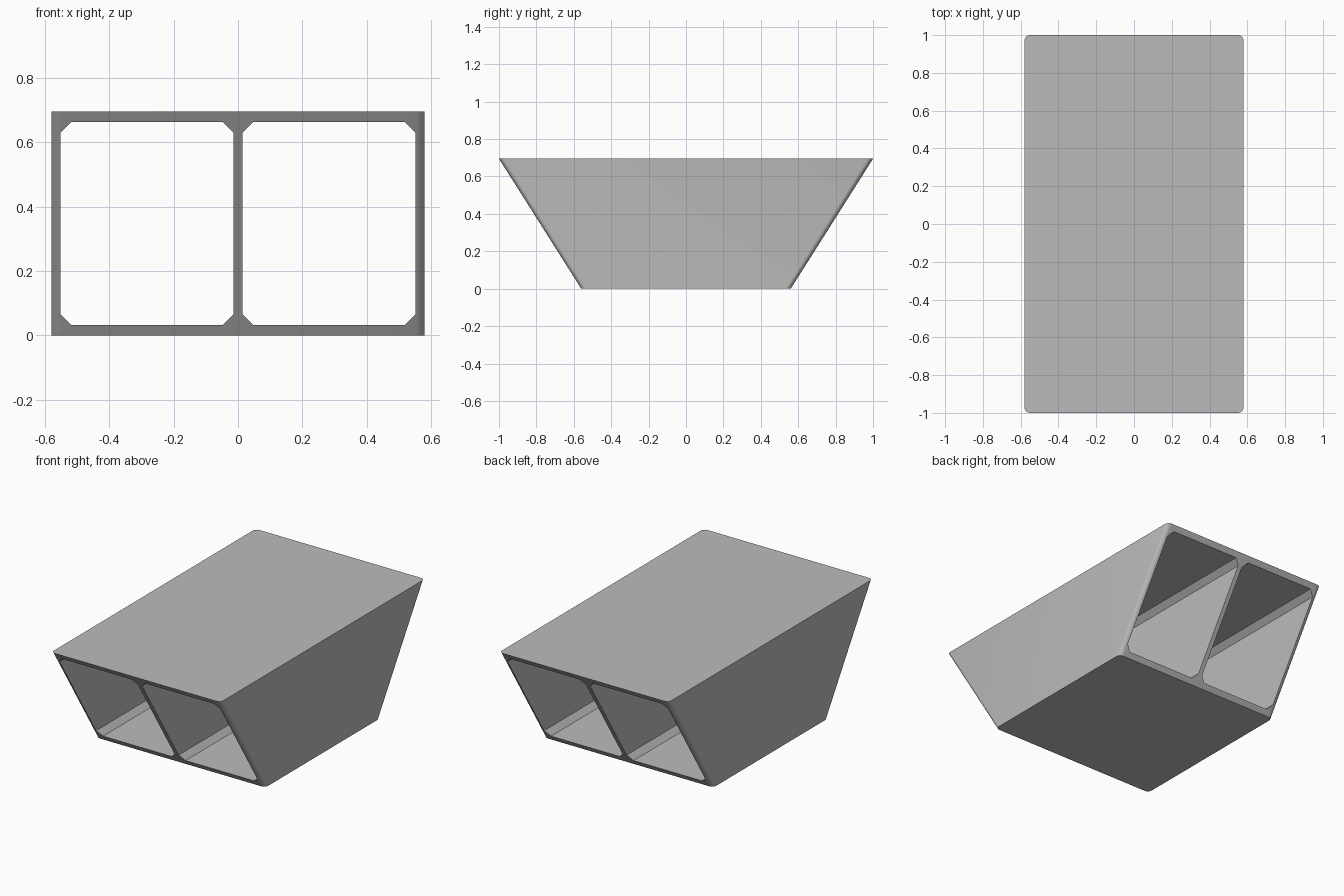
import bpy, bmesh, math

HALF_W, HEIGHT = 0.58, 0.695
TOP_Y, BASE_Y = 1.0, 0.56
RADIUS, STEPS = 0.029, 6

cube = bpy.data.objects.get("Cube")
if cube:
    bpy.data.objects.remove(cube, do_unlink=True)

grey = bpy.data.materials.new("plain_grey")
grey.use_nodes = True
colour = (0.5, 0.5, 0.5, 1)
grey.diffuse_color = colour
grey.node_tree.nodes["Principled BSDF"].inputs["Base Color"].default_value = colour


def loft(name, lower, upper):
    """Solid between two matching closed loops of points."""
    bm = bmesh.new()
    a = [bm.verts.new(p) for p in lower]
    b = [bm.verts.new(p) for p in upper]
    n = len(a)
    bm.faces.new(a[::-1])
    bm.faces.new(b)
    for i in range(n):
        j = (i + 1) % n
        bm.faces.new((a[i], a[j], b[j], b[i]))
    bmesh.ops.recalc_face_normals(bm, faces=bm.faces)
    mesh = bpy.data.meshes.new(name)
    bm.to_mesh(mesh)
    bm.free()
    mesh.materials.append(grey)
    obj = bpy.data.objects.new(name, mesh)
    bpy.context.collection.objects.link(obj)
    return obj


def rounded_outline(half_y, z):
    """Plan rectangle with rounded corners."""
    points = []
    for k, (sx, sy) in enumerate(((1, 1), (-1, 1), (-1, -1), (1, -1))):
        for s in range(STEPS + 1):
            t = math.pi / 2 * (k + s / STEPS)
            points.append((sx * (HALF_W - RADIUS) + RADIUS * math.cos(t),
                           sy * (half_y - RADIUS) + RADIUS * math.sin(t), z))
    return points


def chamfered_section(x0, x1, z0, z1, c, y):
    """Octagonal channel section in the xz plane."""
    xz = [(x0 + c, z0), (x1 - c, z0), (x1, z0 + c), (x1, z1 - c),
          (x1 - c, z1), (x0 + c, z1), (x0, z1 - c), (x0, z0 + c)]
    return [(x, y, z) for x, z in xz]


# Outer body, flaring toward the top at front and back
body = loft("twin_channel_body", rounded_outline(BASE_Y, 0),
            rounded_outline(TOP_Y, HEIGHT))

# Two channels running straight through from front to back
for x0, x1 in ((-0.551, -0.014), (0.014, 0.551)):
    cutter = loft("channel_cutter",
                  chamfered_section(x0, x1, 0.032, 0.663, 0.033, -1.2),
                  chamfered_section(x0, x1, 0.032, 0.663, 0.033, 1.2))
    cutter.hide_render = True
    cut = body.modifiers.new("channel", "BOOLEAN")
    cut.operation = "DIFFERENCE"
    cut.solver = "EXACT"
    cut.object = cutter
    bpy.context.view_layer.objects.active = body
    bpy.ops.object.modifier_apply(modifier=cut.name)
    bpy.data.objects.remove(cutter, do_unlink=True)

# Smooth rounded corners, crisp edges elsewhere
bpy.ops.object.select_all(action="DESELECT")
body.select_set(True)
bpy.context.view_layer.objects.active = body
bpy.ops.object.shade_smooth_by_angle(angle=math.radians(30))
